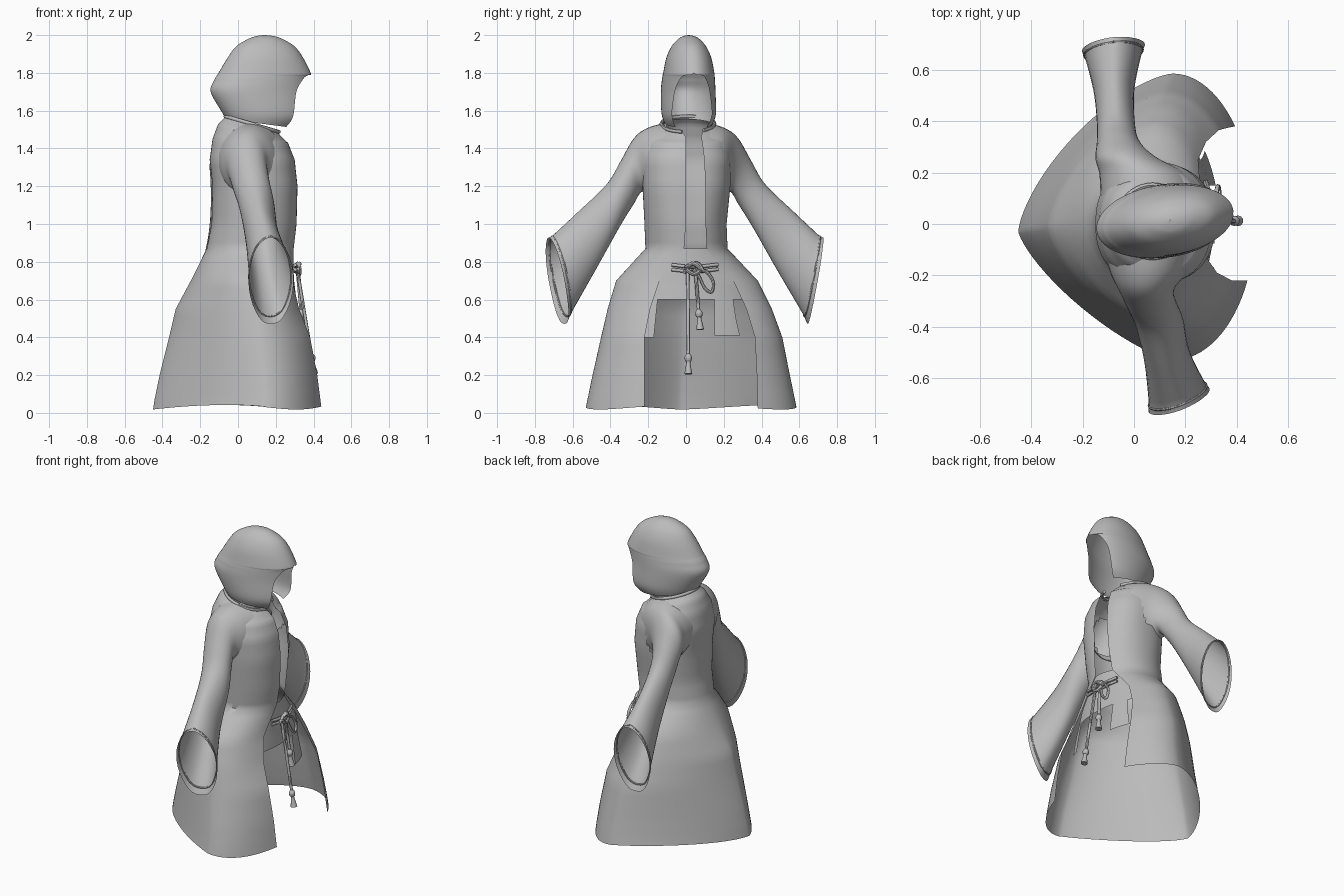
import bpy, bmesh, math
from mathutils import Vector

if "Cube" in bpy.data.objects:
    bpy.data.objects.remove(bpy.data.objects["Cube"])

cloth = bpy.data.materials.new("grey_cloth")
cloth.diffuse_color = (0.5, 0.5, 0.5, 1)
cloth.use_nodes = True
cloth.node_tree.nodes["Principled BSDF"].inputs["Base Color"].default_value = cloth.diffuse_color


def catmull(rows, steps, linear=False):
    """Resample a list of equal-length tuples, smoothly or in straight runs."""
    out = []
    for i in range(len(rows) - 1):
        a, b, c, d = (rows[max(0, min(len(rows) - 1, i + k))] for k in (-1, 0, 1, 2))
        if linear:
            a = tuple(2 * q - r for q, r in zip(b, c))
            d = tuple(2 * r - q for q, r in zip(b, c))
        for s in range(steps):
            t = s / steps
            out.append(tuple(0.5 * (2 * q + (r - p) * t + (2 * p - 5 * q + 4 * r - w) * t * t
                                    + (3 * q - p - 3 * r + w) * t ** 3)
                             for p, q, r, w in zip(a, b, c, d)))
    out.append(tuple(rows[-1]))
    return out


def loft(name, rings, closed=False, flip=False, drop=None):
    """Skin a stack of equal-length point rows, leaving out faces where drop() is true."""
    n = len(rings[0])
    verts = [Vector(p) for r in rings for p in r]
    faces = []
    for i in range(len(rings) - 1):
        for j in range(n if closed else n - 1):
            k = (j + 1) % n
            f = (i * n + j, i * n + k, (i + 1) * n + k, (i + 1) * n + j)
            if drop and drop(sum((verts[v] for v in f), Vector()) / 4):
                continue
            faces.append(f[::-1] if flip else f)
    me = bpy.data.meshes.new(name)
    me.from_pydata(verts, [], faces)
    bm = bmesh.new()
    bm.from_mesh(me)
    bmesh.ops.remove_doubles(bm, verts=bm.verts, dist=.0003)
    bmesh.ops.delete(bm, geom=[v for v in bm.verts if not v.link_faces], context='VERTS')
    bm.to_mesh(me)
    bm.free()
    me.materials.append(cloth)
    ob = bpy.data.objects.new(name, me)
    bpy.context.collection.objects.link(ob)
    bpy.ops.object.select_all(action='DESELECT')
    ob.select_set(True)
    bpy.context.view_layer.objects.active = ob
    bpy.ops.object.shade_smooth_by_angle(angle=math.radians(45))


def tube(name, pts, radius, smooth=5, sides=8):
    """Round cord along a path; radius is one number or one per point."""
    rs = radius if isinstance(radius, (list, tuple)) else [radius] * len(pts)
    path = catmull([tuple(p) + (r,) for p, r in zip(pts, rs)], smooth)
    rings = []
    for i, p in enumerate(path):
        d = Vector(path[min(i + 1, len(path) - 1)][:3]) - Vector(path[max(i - 1, 0)][:3])
        q = d.to_track_quat('Z', 'Y')
        rings.append([Vector(p[:3]) + q @ Vector((p[3] * math.cos(a), p[3] * math.sin(a), 0))
                      for a in (2 * math.pi * k / sides for k in range(sides))])
    rings = [[Vector(path[0][:3])] * sides] + rings + [[Vector(path[-1][:3])] * sides]
    loft(name, rings, True)


# Body levels: z, back x, mid x, front x, -y width, +y width, -y edge, +y edge, exponent, tilt
LEVELS = catmull([
    (0.03, -.45, .15, .47, .53, .585, -.22, .38, 1.47, 0),
    (0.20, -.415, .14, .452, .495, .55, -.22, .375, 1.47, 0),
    (0.40, -.365, .12, .42, .45, .51, -.22, .365, 1.5, 0),
    (0.55, -.33, .11, .35, .415, .455, -.19, .32, 1.55, 0),
    (0.70, -.25, .08, .305, .37, .38, -.14, .25, 1.7, 0),
    (0.87, -.165, .07, .295, .215, .22, -.01, .11, 2, 0),
    (1.00, -.14, .08, .31, .22, .215, 0, .10, 2.1, 0),
    (1.20, -.135, .09, .315, .23, .235, 0, .09, 2.3, 0),
    (1.34, -.15, .08, .30, .235, .24, 0, .085, 2.3, 0),
    (1.45, -.135, .07, .265, .215, .225, 0, .08, 2.15, .05),
    (1.53, -.105, .06, .23, .17, .185, 0, .08, 2, .2),
    (1.57, -.065, .07, .21, .125, .145, -.02, .09, 2, .3)], 4, True)


def body_ring(lv, n=72):
    z, xb, cx, xf, wl, wr, el, er, p, tilt = lv
    t0 = math.asin(er / wr)
    t1 = 2 * math.pi - math.asin(-el / wl)
    low = max(0, 1 - z / .87)
    ring = []
    for i in range(n + 1):
        t = t0 + (t1 - t0) * i / n
        c, s = math.cos(t), math.sin(t)
        # flatter back on the -y side of the skirt
        e = 2 / (p - (.17 * low if s < 0 else 0)) if c < 0 else min(1, 2 / p)
        x = cx + math.copysign(abs(c) ** e, c) * (xf - cx if c > 0 else cx - xb)
        y = math.copysign(abs(s) ** e, s) * (wr if s > 0 else wl)
        if c < 0:
            y -= .03 * c * c * low
        hem = .012 * math.cos(3 * t) if z < .04 else 0
        ring.append((x, y, z + hem - tilt * (x - xb)))
    return ring


def level(z):
    z = max(LEVELS[0][0], min(LEVELS[-1][0] - 1e-4, z))
    i = max(k for k, l in enumerate(LEVELS) if l[0] <= z)
    a, b = LEVELS[i], LEVELS[i + 1]
    f = (z - a[0]) / (b[0] - a[0])
    return [p + (q - p) * f for p, q in zip(a, b)]


def in_body(c):
    """True for sleeve faces hidden inside the torso."""
    lv = level(c.z)
    lv = level(c.z + lv[9] * (c.x - lv[1]))
    rx = lv[3] - lv[2] if c.x > lv[2] else lv[2] - lv[1]
    w = lv[5] if c.y > 0 else lv[4]
    return abs((c.x - lv[2]) / rx) ** lv[8] + abs(c.y / w) ** lv[8] < .84


def in_sleeve(c):
    """True for torso faces covered by the shoulder."""
    return abs(c.y) > .15 and ((c.x - .05) / .08) ** 2 + ((c.z - 1.32) / .12) ** 2 < 1


robe_rings = [body_ring(l) for l in LEVELS]
loft("robe_body", robe_rings, drop=in_sleeve)

# Collar cord following the neck edge
tube("collar", [(x * 1.04, y * 1.04, z) for x, y, z in robe_rings[-1][::6]], .01, 3)


# Underlap panel and hanging tabs behind the belt
def front_x(y, z):
    if z < .7:
        z = .7 - (.7 - z) * .4
    lv = level(z)
    w = lv[5] if y > 0 else lv[4]
    return lv[2] + (lv[3] - lv[2]) * math.sqrt(max(0, 1 - (y / w) ** 2)) - .008


def panel(name, rows, n=14):
    rings = []
    for z, a, b in catmull(rows, 4):
        ys = [a + (b - a) * i / n for i in range(n + 1)]
        rings.append([(front_x(y, z), y, z) for y in ys])
    loft(name, rings)


panel("underlap_panel", [(.60, -.18, .31), (.70, -.15, .26), (.80, -.08, .19), (.87, -.02, .12)])
panel("hanging_tab", [(.41, .15, .285), (.50, .15, .265), (.60, .15, .25)])
panel("side_tab", [(.40, -.22, -.17), (.50, -.21, -.16), (.60, -.18, -.15)], 4)


# Sleeves: top y, top z, bottom y, bottom z per ring; then mid x, half width and skew
def sleeve(name, side, mids, halves, skew):
    shape = [(.09, 1.54, .13, 1.14), (.20, 1.51, .19, 1.145), (.275, 1.455, .235, 1.17),
             (.345, 1.335, .28, 1.10), (.42, 1.21, .355, .98),
             (.57, 1.065, .48, .76), (.725, .92, .645, .48)]
    rows = catmull([s + v for s, v in zip(shape, zip(halves, mids, skew))], 6)
    rings = []
    for i, (ty, tz, by, bz, hx, mx, sk) in enumerate(rows):
        g = 1.04 if i >= len(rows) - 1 else 1
        f = max(0, i / (len(rows) - 1) - .6) / .4
        ring = []
        for k in range(32):
            a = 2 * math.pi * k / 32
            h, s = math.cos(a) * g, math.sin(a)
            # squarer lower lip towards the cuff
            dx = hx * g * math.copysign(abs(s) ** (1 - .35 * f if h < 0 else 1 + .1 * f), s)
            y = (ty + by) / 2 + h * (ty - by) / 2 - sk * dx
            ring.append((mx + dx * (1 if h > 0 else 1 - .25 * f * h * h), side * y,
                         (tz + bz) / 2 + h * (tz - bz) / 2))
        rings.append(ring)
    loft(name, rings, True, side > 0, in_body)
    # hem cord just above the cuff
    tube(name + "_hem", [rings[-2][k % 32] for k in range(0, 33, 2)], .005, 2, 6)


sleeve("sleeve_forward", -1, (.065, .055, .048, .068, .10, .13, .175),
       (.18, .145, .108, .098, .092, .088, .115), (0, 0, 0, .05, .15, .25, .35))
sleeve("sleeve_back", 1, (.06, .035, -.03, -.06, -.07, -.078, -.08),
       (.19, .17, .12, .085, .074, .08, .118), (0, 0, 0, 0, 0, -.05, -.1))

# Hood: z, mid x, half length, half width, half opening as fraction of width, tilt
HOOD = catmull([(1.555, .12, .18, .125, .66, .13), (1.60, .139, .229, .142, .74, .06),
                (1.70, .113, .258, .142, .65, 0), (1.76, .125, .252, .138, .52, 0),
                (1.785, .135, .248, .135, .38, 0), (1.80, .141, .244, .133, 0, 0),
                (1.88, .145, .20, .117, 0, 0), (1.94, .145, .155, .09, 0, 0),
                (1.98, .145, .09, .055, 0, 0), (1.995, .143, .045, .027, 0, 0),
                (2.0, .14, .002, .002, 0, 0)], 5)
hood_rings = []
for z, cx, rx, hw, op, tilt in HOOD:
    a = math.asin(max(0, min(.95, op)))
    ring = []
    for i in range(49):
        t = a + (2 * math.pi - 2 * a) * i / 48
        x = cx + rx * math.cos(t)
        ring.append((x, hw * math.sin(t) + .11 * (x - .1) + .01, z - tilt * (x - cx + rx)))
    hood_rings.append(ring)
loft("hood", hood_rings)

# Rope belt: waist strands, knot, bow loop and two tasselled cords
for k, dz in enumerate((0, .025)):
    tube("belt_strand_%d" % k, [(front_x(y, .76) + .016, y, .745 + dz + .12 * abs(y - .04))
                                for y in (-.075, -.03, .02, .06, .11, .17)], .009)
tube("belt_knot", [(.31, -.01, .74), (.325, .03, .79), (.32, .075, .76), (.325, .04, .735),
                   (.325, .0, .77), (.315, .06, .79), (.315, .09, .75)], .011)
tube("bow_loop", [(.315, .05, .76), (.32, .11, .745), (.325, .145, .69), (.33, .135, .64),
                  (.33, .10, .66), (.32, .07, .72), (.315, .04, .76)], .009)


def tassel_cord(name, top, bottom):
    a, b = Vector(top), Vector(bottom)
    tube(name, [a, a.lerp(b, .5), b], .009)
    d = (b - a).normalized()
    tube(name + "_tassel", [b - d * .02, b, b + d * .02, b + d * .03, b + d * .09],
         (.008, .02, .016, .011, .021), 4, 10)


tassel_cord("long_cord", (.315, .01, .75), (.39, .012, .295))
tassel_cord("short_cord", (.315, .05, .75), (.335, .068, .53))
